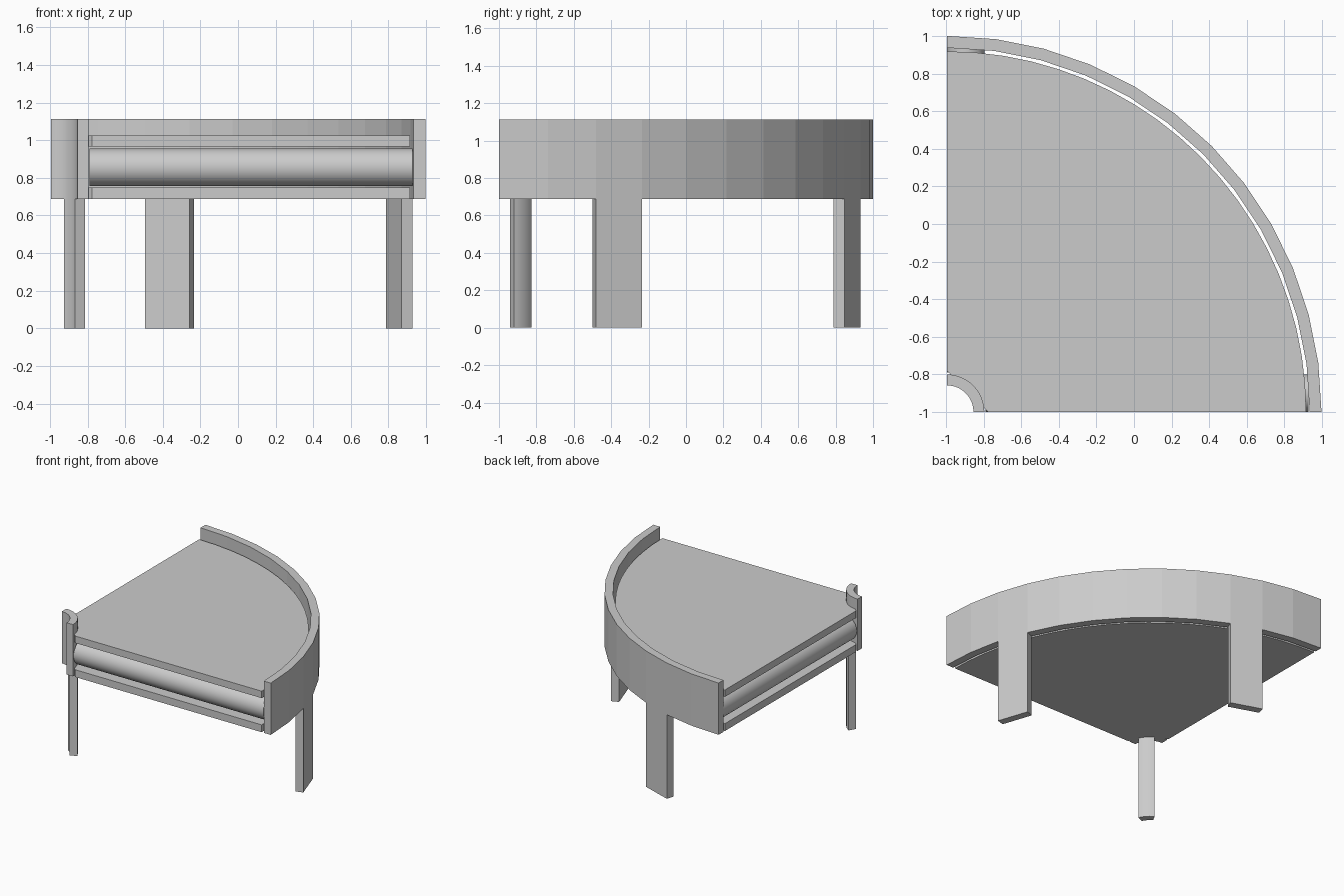
import bpy, bmesh, math
from mathutils import Matrix

if "Cube" in bpy.data.objects:
    bpy.data.objects.remove(bpy.data.objects["Cube"])

CX, CY = -0.995, -1.0          # corner that every arc turns around
SX = 0.996                     # slight narrowing in x
Z_BASE, Z_TOP = 0.688, 1.112


def arc(r, a0, a1, n):
    pts = []
    for i in range(n + 1):
        a = math.radians(a0 + (a1 - a0) * i / n)
        pts.append((CX + SX * r * math.cos(a), CY + r * math.sin(a)))
    return pts


def finish(name, bm, smooth=False):
    bmesh.ops.recalc_face_normals(bm, faces=bm.faces[:])
    me = bpy.data.meshes.new(name)
    bm.to_mesh(me)
    bm.free()
    ob = bpy.data.objects.new(name, me)
    bpy.context.collection.objects.link(ob)
    if smooth:
        bpy.ops.object.select_all(action='DESELECT')
        ob.select_set(True)
        bpy.context.view_layer.objects.active = ob
        bpy.ops.object.shade_smooth_by_angle(angle=math.radians(30))
    return ob


def prism(name, outline, z0, z1):
    bm = bmesh.new()
    f = bm.faces.new([bm.verts.new((x, y, z0)) for x, y in outline])
    ext = bmesh.ops.extrude_face_region(bm, geom=[f])
    top = [v for v in ext['geom'] if isinstance(v, bmesh.types.BMVert)]
    bmesh.ops.translate(bm, verts=top, vec=(0, 0, z1 - z0))
    return finish(name, bm)


def ring(name, r0, r1, a0, a1, n, z0, z1, smooth=False):
    # curved bar built as a strip of box segments with closed ends
    bm = bmesh.new()
    inner, outer = arc(r0, a0, a1, n), arc(r1, a0, a1, n)
    loops = []
    for p, q in zip(inner, outer):
        loops.append([bm.verts.new(c) for c in
                      ((*p, z0), (*q, z0), (*q, z1), (*p, z1))])
    for a, b in zip(loops, loops[1:]):
        for k in range(4):
            m = (k + 1) % 4
            bm.faces.new((a[k], a[m], b[m], b[k]))
    bm.faces.new(loops[0])
    bm.faces.new(loops[-1])
    return finish(name, bm, smooth)


def roller(name, start, end, mid, axis):
    bm = bmesh.new()
    bmesh.ops.create_cone(bm, cap_ends=True, segments=32, radius1=0.1,
                          radius2=0.1, depth=end - start)
    c = (start + end) / 2
    if axis == 'X':
        rot, loc = Matrix.Rotation(math.pi / 2, 4, 'Y'), (c, mid, 0.856)
    else:
        rot, loc = Matrix.Rotation(math.pi / 2, 4, 'X'), (mid, c, 0.856)
    bmesh.ops.transform(bm, matrix=Matrix.Translation(loc) @ rot, verts=bm.verts[:])
    return finish(name, bm, True)


# faceted outer wall and round inner guard post
ring("outer_wall", 1.937, 2.0, 0, 90, 12, Z_BASE, Z_TOP)
ring("inner_guard", 0.142, 0.2, 0, 90, 15, Z_BASE, Z_TOP, True)

# upper and lower quarter-round decks
deck = arc(1.918, 0, 90, 20) + arc(0.22, 90, 0, 1)
prism("upper_deck", deck, 0.967, 1.024)
prism("lower_deck", deck, Z_BASE, 0.748)

# end rollers on the two straight sides
roller("front_roller", -0.79, 0.929, CY + 0.1, 'X')
roller("left_roller", -0.79, 0.936, CX + 0.1, 'Y')

# legs continue the wall and guard down to the floor
ring("right_leg", 1.937, 2.0, 15, 22.5, 1, 0, Z_BASE)
ring("back_leg", 1.937, 2.0, 67.5, 75, 1, 0, Z_BASE)
ring("corner_leg", 0.142, 0.2, 24, 60, 6, 0, Z_BASE, True)
